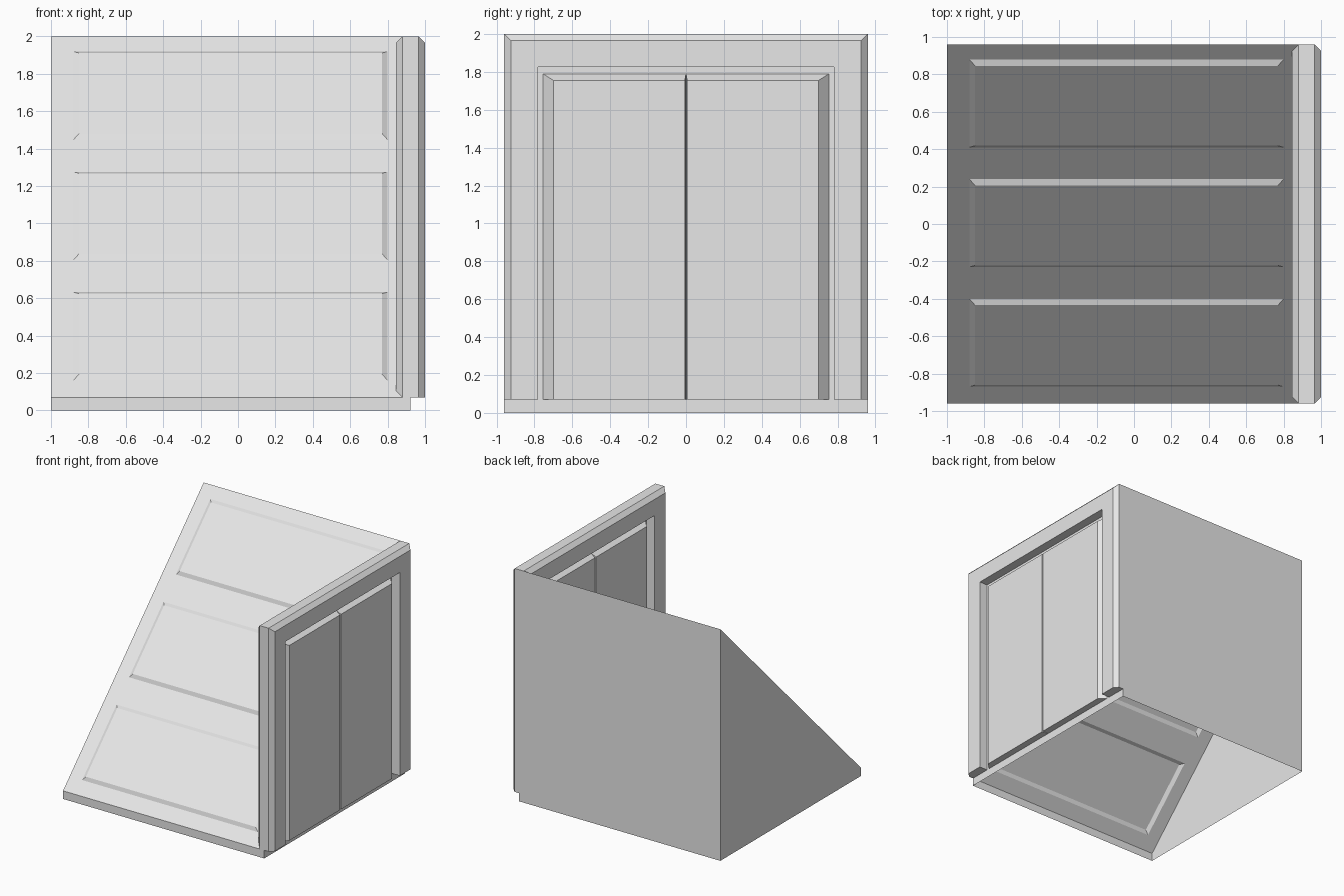
import bpy, bmesh

if "Cube" in bpy.data.objects:
    bpy.data.objects.remove(bpy.data.objects["Cube"])

grey = bpy.data.materials.new("light_grey")
grey.diffuse_color = (0.8, 0.8, 0.8, 1)
grey.use_nodes = True
grey.node_tree.nodes["Principled BSDF"].inputs["Base Color"].default_value = grey.diffuse_color

X0, C, Y, SILL, TOP = -1.0, 0.9225, 0.96, 0.07, 2.0   # C = centre plane of the door wall


def finish(bm, name, loc=(0, 0, 0), mirror=None):
    mesh = bpy.data.meshes.new(name)
    bm.to_mesh(mesh)
    bm.free()
    mesh.materials.append(grey)
    ob = bpy.data.objects.new(name, mesh)
    ob.location = loc
    bpy.context.collection.objects.link(ob)
    if mirror:
        mod = ob.modifiers.new("mirror", 'MIRROR')
        mod.use_axis = mirror
    return ob


def face(bm, pts):
    return bm.faces.new([bm.verts.new(p) for p in pts])


# Sloped roof: grid of strips, three raised bevelled panels
def slope_z(y):
    return SILL + (y + Y) * (TOP - SILL) / (2 * Y)


xs = [X0, -0.88, 0.80, C]
ys = [-Y, -0.87, -0.40, -0.23, 0.24, 0.41, 0.88, Y]
bm = bmesh.new()
grid = [[bm.verts.new((x, y, slope_z(y))) for x in xs] for y in ys]
panels = []
for r in range(len(ys) - 1):
    for c in range(len(xs) - 1):
        f = bm.faces.new((grid[r][c], grid[r][c + 1], grid[r + 1][c + 1], grid[r + 1][c]))
        if c == 1 and r % 2 == 1:
            panels.append(f)
bm.normal_update()
bmesh.ops.inset_individual(bm, faces=panels, thickness=0.03, depth=0.018, use_even_offset=True)
finish(bm, "sloped_roof")

# Open-bottomed shell: left triangle, back wall, front and door sills
bm = bmesh.new()
face(bm, [(X0, Y, 0), (X0, -Y, 0), (X0, -Y, SILL), (X0, Y, TOP)])
finish(bm, "left_side")
bm = bmesh.new()
back = [(X0, 0), (X0, TOP), (0.88, TOP), (0.88, SILL), (C, SILL), (C, 0)]
face(bm, [(x, Y, z) for x, z in back])
finish(bm, "back_wall")
bm = bmesh.new()
face(bm, [(X0, -Y, 0), (C, -Y, 0), (C, -Y, SILL), (X0, -Y, SILL)])
face(bm, [(C, -Y, 0), (C, Y, 0), (C, Y, SILL), (C, -Y, SILL)])
finish(bm, "base_sill")

# Door frame: chamfered arch, one half mirrored to the inner side
profile = [(0, Y, TOP), (0.0425, Y, TOP), (0.0775, 0.925, 1.965),
           (0.0775, 0.78, 1.825), (0, 0.78, 1.825)]
bm = bmesh.new()
arches = [[bm.verts.new(p) for p in ((x, -y, SILL), (x, -y, z), (x, y, z), (x, y, SILL))]
          for x, y, z in profile]
for a, b in zip(arches, arches[1:]):
    for i in range(3):
        bm.faces.new((a[i], b[i], b[i + 1], a[i + 1]))
for end in (0, 3):
    bm.faces.new([a[end] for a in arches])
bmesh.ops.recalc_face_normals(bm, faces=bm.faces)
finish(bm, "door_frame", (C, 0, 0), (True, False, False))

# Recess plate behind the doors
bm = bmesh.new()
face(bm, [(C, -0.78, SILL), (C, 0.78, SILL), (C, 0.78, 1.825), (C, -0.78, 1.825)])
finish(bm, "door_recess")

# Door leaf: bevelled slab, mirrored to both leaves and both sides
bm = bmesh.new()
rear = [bm.verts.new(p) for p in ((0, 0, SILL), (0, 0.755, SILL), (0, 0.755, 1.79), (0, 0, 1.79))]
d = 0.0575
front = [bm.verts.new(p) for p in ((d, 0.006, SILL), (d, 0.70, SILL), (d, 0.70, 1.755), (d, 0.006, 1.755))]
bm.faces.new(front)
for i in range(4):
    j = (i + 1) % 4
    bm.faces.new((rear[i], rear[j], front[j], front[i]))
finish(bm, "door_leaf", (C, 0, 0), (True, True, False))
